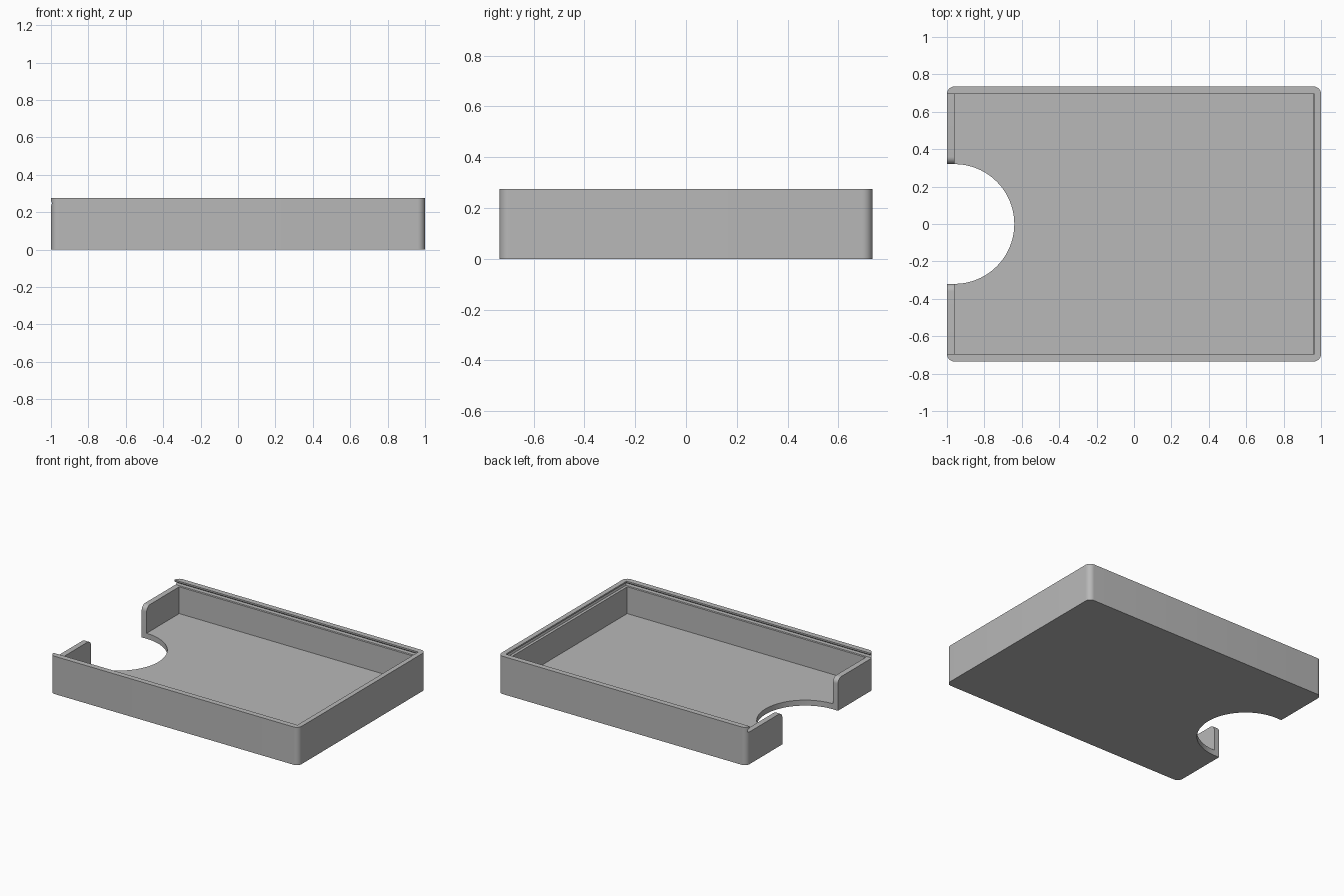
import bpy, bmesh, math

if "Cube" in bpy.data.objects:
    bpy.data.objects.remove(bpy.data.objects["Cube"], do_unlink=True)

LX, LY, H = 1.0, 0.735, 0.275      # outer half sizes and height
WALL, FLOOR, LEDGE = 0.04, 0.04, 0.235
NOTCH = 0.32                       # finger notch radius
IX, IY = LX - WALL, LY - WALL      # inner half sizes

grey = bpy.data.materials.new("plain grey")
grey.use_nodes = True
colour = (0.48, 0.48, 0.48, 1)
grey.diffuse_color = colour
grey.node_tree.nodes["Principled BSDF"].inputs["Base Color"].default_value = colour


def loft(name, rings):
    """Closed solid through matching rings of points."""
    bm = bmesh.new()
    loops = [[bm.verts.new(p) for p in ring] for ring in rings]
    n = len(loops[0])
    for low, high in zip(loops, loops[1:]):
        for i in range(n):
            j = (i + 1) % n
            bm.faces.new((low[i], low[j], high[j], high[i]))
    bm.faces.new(loops[0])
    bm.faces.new(loops[-1])
    bmesh.ops.recalc_face_normals(bm, faces=bm.faces)
    mesh = bpy.data.meshes.new(name)
    bm.to_mesh(mesh)
    bm.free()
    obj = bpy.data.objects.new(name, mesh)
    bpy.context.collection.objects.link(obj)
    mesh.materials.append(grey)
    return obj


def rect(x0, x1, y, z):
    return [(x0, -y, z), (x1, -y, z), (x1, y, z), (x0, y, z)]


def arc(cx, cy, r, start, end, steps):
    angles = [math.radians(start + (end - start) * i / steps) for i in range(steps + 1)]
    return [(cx + r * math.cos(a), cy + r * math.sin(a)) for a in angles]


# Tray block with rounded upright corners
outline = []
for sx, sy, a in ((1, 1, 0), (-1, 1, 90), (-1, -1, 180), (1, -1, 270)):
    outline += arc(sx * IX, sy * IY, WALL, a, a + 90, 10)
tray = loft("tray", [[(x, y, z) for x, y in outline] for z in (0, H)])

# Inner cavity
cavity = loft("cavity_cutter", [rect(-IX, IX, IY, z) for z in (FLOOR, 0.25)])

# Undercut slot for a sliding lid, open at the -x end
slot = loft("lid_slot_cutter", [
    rect(-1.1, IX + 0.005 + d, IY + d, z)
    for z, d in ((LEDGE, 0.015), (0.25, 0.02), (0.264, 0), (0.3, 0))])

# Half-round finger notch through floor and end wall
plan = [(-1.1, -NOTCH)] + arc(-IX, 0, NOTCH, -90, 90, 48) + [(-1.1, NOTCH)]
notch = loft("notch_cutter", [[(x, y, z) for x, y in plan] for z in (-0.1, 0.4)])

# Rounded upper corners of the end wall beside the notch
r = 0.04
side = arc(NOTCH + r, LEDGE - r, r, 180, 90, 10) + [(NOTCH + r, 0.3)]
section = side + [(-y, z) for y, z in reversed(side)]
flare = loft("flare_cutter", [[(x, y, z) for y, z in section] for x in (-1.1, -0.95)])

for cutter in (cavity, slot, notch, flare):
    cut = tray.modifiers.new(cutter.name, "BOOLEAN")
    cut.operation = "DIFFERENCE"
    cut.solver = "EXACT"
    cut.object = cutter

# Bake the cuts, then remove the cutters
bpy.context.view_layer.update()
result = tray.evaluated_get(bpy.context.evaluated_depsgraph_get())
cut_mesh = bpy.data.meshes.new_from_object(result)
tray.modifiers.clear()
tray.data = cut_mesh
for cutter in (cavity, slot, notch, flare):
    bpy.data.objects.remove(cutter, do_unlink=True)

bpy.ops.object.select_all(action="DESELECT")
tray.select_set(True)
bpy.context.view_layer.objects.active = tray
bpy.ops.object.shade_smooth_by_angle(angle=math.radians(25))
